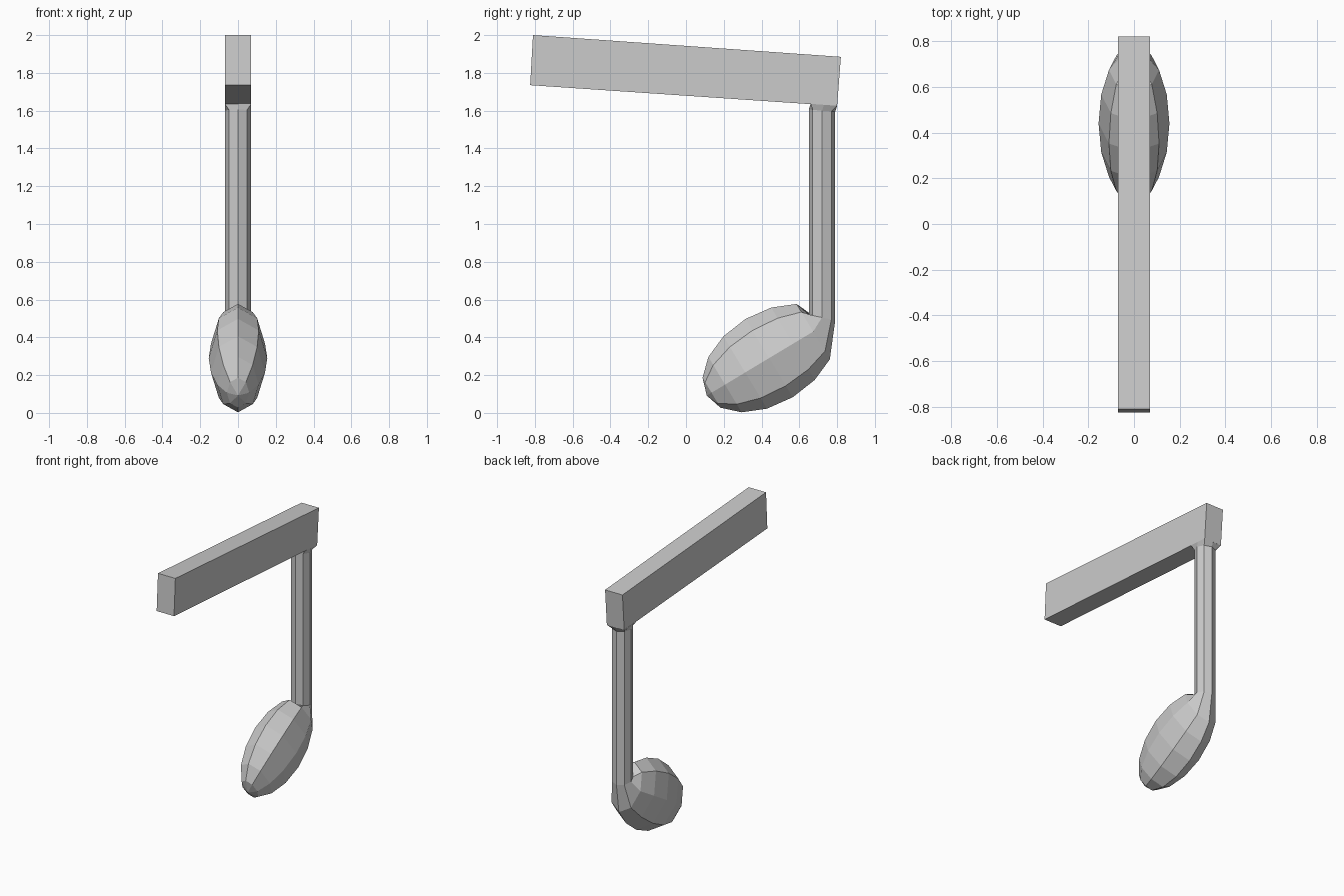
import bpy, bmesh
from math import sin, cos, pi, radians

if "Cube" in bpy.data.objects:
    bpy.data.objects.remove(bpy.data.objects["Cube"])

SIDES = 8


def finish(name, bm):
    bmesh.ops.recalc_face_normals(bm, faces=bm.faces[:])
    mesh = bpy.data.meshes.new(name)
    bm.to_mesh(mesh)
    bm.free()
    obj = bpy.data.objects.new(name, mesh)
    bpy.context.collection.objects.link(obj)
    return obj


rings = []
tilt = radians(31)
angles = [2 * pi * k / SIDES for k in range(SIDES)]

# Note head: tilted ellipsoid rings, left open at the upper end for the stem
for i in range(1, 7):
    t = pi * i / 8
    along, width = -0.385 * cos(t), sin(t)
    ring = []
    for a in angles:
        up = 0.242 * width * sin(a)
        ring.append((0.155 * width * cos(a),
                     0.44 + along * cos(tilt) - up * sin(tilt),
                     0.29 + along * sin(tilt) + up * cos(tilt)))
    rings.append(ring)

# Stem: eight-sided post
for z, slope in ((0.505, 0.015), (1.60, 0.006)):
    rings.append([(0.068 * cos(a), 0.72 - 0.07 * sin(a), z + slope * sin(a))
                  for a in angles])

# Stem flare: octagon spreads into a square under the beam
flare = []
for a in angles:
    m = max(abs(cos(a)), abs(sin(a)))
    flare.append((0.07 * cos(a) / m, 0.73 - 0.07 * sin(a) / m,
                  1.631 + 0.005 * sin(a) / m))
rings.append(flare)

bm = bmesh.new()
loops = [[bm.verts.new(p) for p in ring] for ring in rings]
for lower, upper in zip(loops, loops[1:]):
    for k in range(SIDES):
        n = (k + 1) % SIDES
        bm.faces.new((lower[k], lower[n], upper[n], upper[k]))
pole = bm.verts.new((0, 0.44 - 0.385 * cos(tilt), 0.29 - 0.385 * sin(tilt)))
for k in range(SIDES):
    bm.faces.new((pole, loops[0][(k + 1) % SIDES], loops[0][k]))
bm.faces.new(loops[-1])
finish("note_head_and_stem", bm)

# Beam: slightly sloping bar
bm = bmesh.new()
profile = [(-0.81, 2.0), (0.82, 1.885), (0.80, 1.625), (-0.825, 1.735)]
face = bm.faces.new([bm.verts.new((-0.069, y, z)) for y, z in profile])
out = bmesh.ops.extrude_face_region(bm, geom=[face], use_keep_orig=True)
moved = [g for g in out["geom"] if isinstance(g, bmesh.types.BMVert)]
bmesh.ops.translate(bm, verts=moved, vec=(0.138, 0, 0))
finish("beam", bm)
